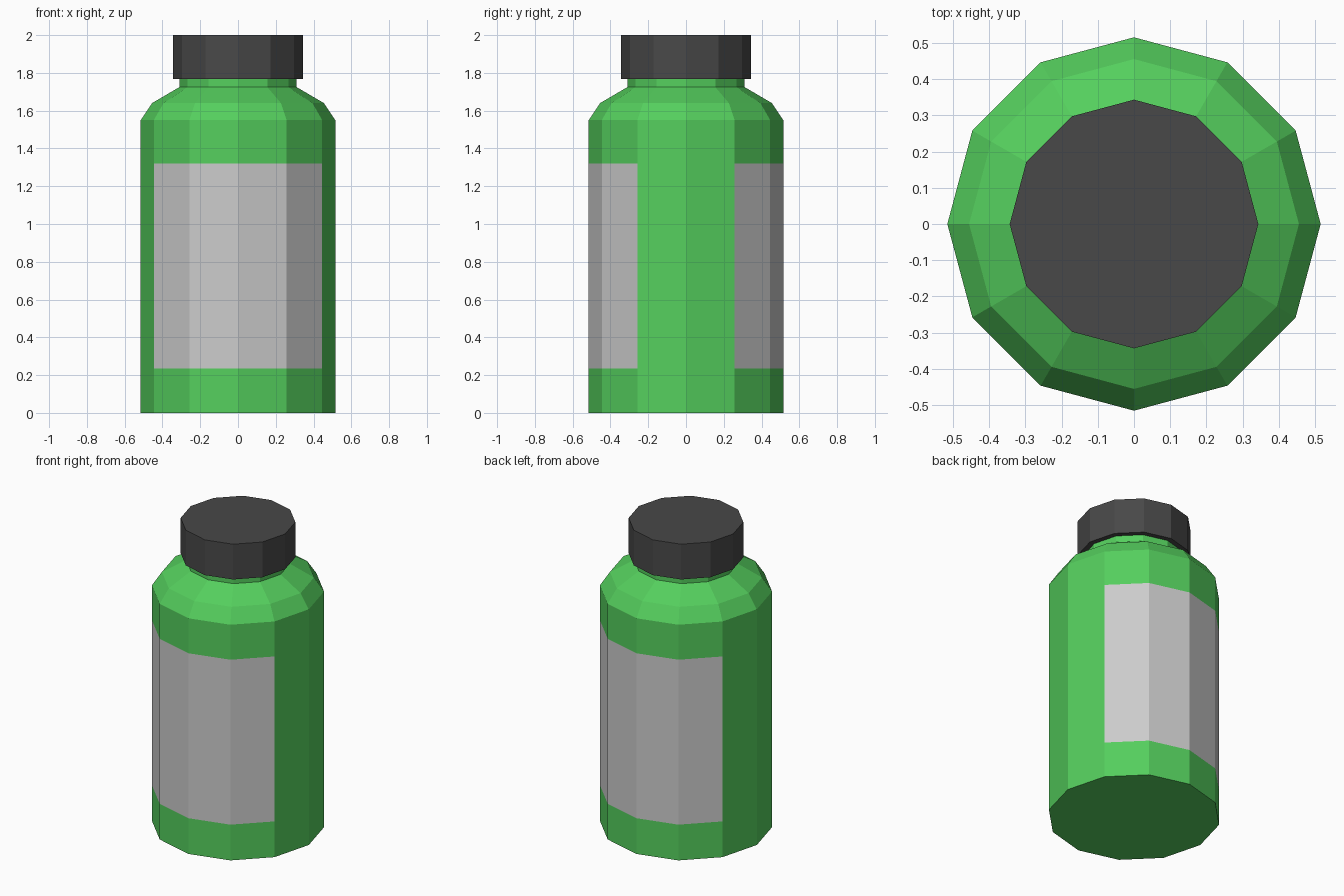
import bpy
import bmesh
import math

if "Cube" in bpy.data.objects:
    bpy.data.objects.remove(bpy.data.objects["Cube"])

SIDES = 12


def material(name, rgb):
    mat = bpy.data.materials.new(name)
    mat.diffuse_color = (*rgb, 1)
    mat.use_nodes = True
    mat.node_tree.nodes["Principled BSDF"].inputs["Base Color"].default_value = mat.diffuse_color
    return mat


def lathe(name, profile, materials, pick=lambda band, side: 0):
    """Flat-faced solid of revolution from (radius, z) points, capped at both ends."""
    bm = bmesh.new()
    rings = []
    for r, z in profile:
        angles = [math.tau * i / SIDES for i in range(SIDES)]
        rings.append([bm.verts.new((r * math.cos(a), r * math.sin(a), z)) for a in angles])
    for band, (low, high) in enumerate(zip(rings, rings[1:])):
        for i in range(SIDES):
            j = (i + 1) % SIDES
            face = bm.faces.new((low[i], low[j], high[j], high[i]))
            face.material_index = pick(band, i)
    bm.faces.new(rings[0][::-1])
    bm.faces.new(rings[-1])
    mesh = bpy.data.meshes.new(name)
    bm.to_mesh(mesh)
    bm.free()
    for mat in materials:
        mesh.materials.append(mat)
    obj = bpy.data.objects.new(name, mesh)
    bpy.context.collection.objects.link(obj)
    return obj


green = material("green_plastic", (0.09, 0.62, 0.11))
label = material("label_grey", (0.55, 0.55, 0.55))
dark = material("dark_plastic", (0.065, 0.065, 0.065))

# Bottle body: straight wall, sloped shoulder and neck.
# Labels cover four facets on the front and four on the back.
body_profile = [(0.515, 0), (0.515, 0.235), (0.515, 1.32), (0.515, 1.55),
                (0.455, 1.64), (0.31, 1.725), (0.31, 1.77)]
lathe("bottle_body", body_profile, [green, label],
      lambda band, side: int(band == 1 and side % 6 in (1, 2, 3, 4)))

# Screw cap, overhanging the neck
lathe("cap", [(0.343, 1.768), (0.343, 2.0)], [dark])
